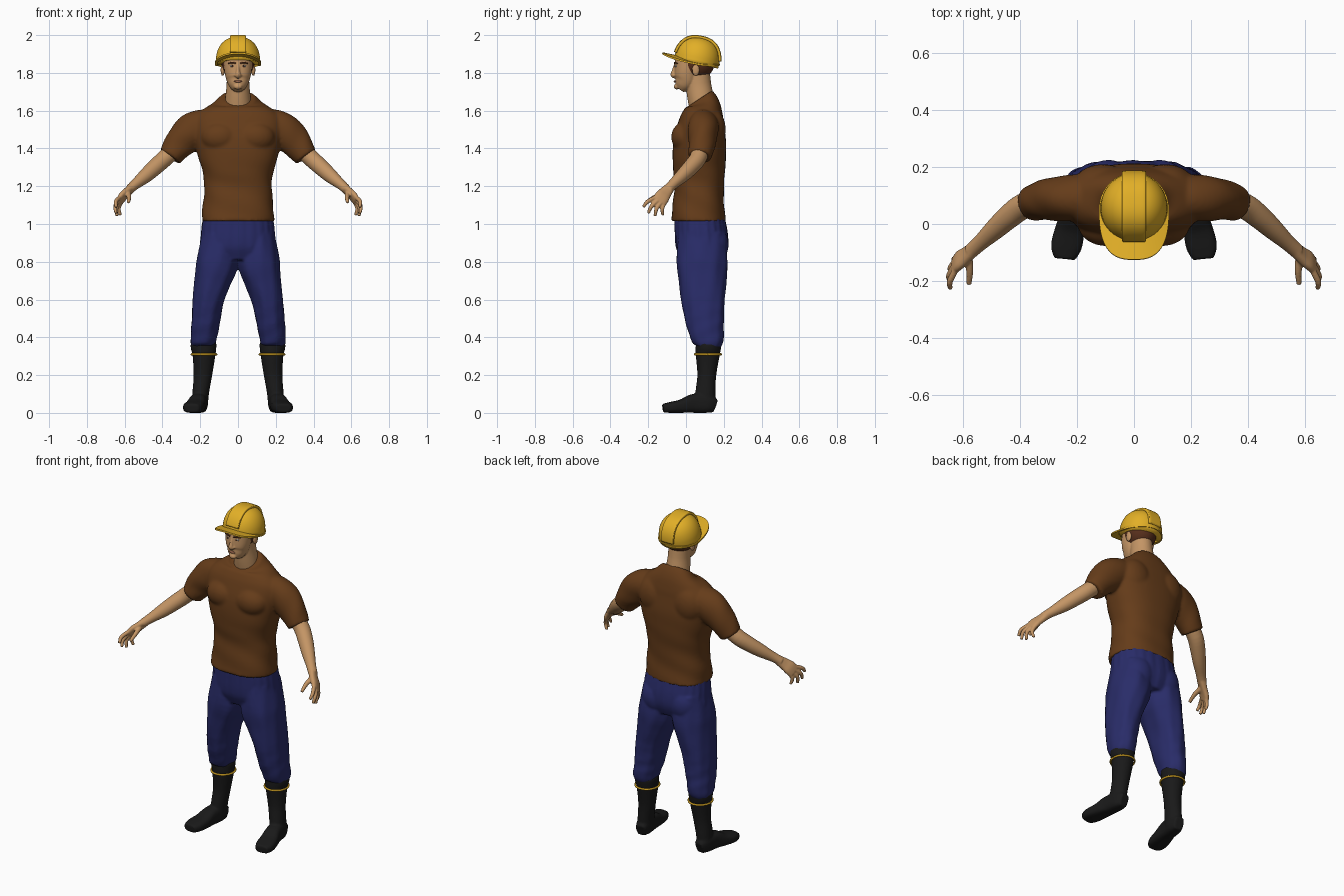
import bpy, bmesh
from math import sin, cos, pi, radians
from mathutils import Vector, Matrix

SKIN = (0.55, 0.30, 0.13, 1)
SHIRT = (0.13, 0.045, 0.01, 1)
DENIM = (0.022, 0.025, 0.14, 1)
BLACK = (0.01, 0.01, 0.01, 1)
YELLOW = (0.76, 0.43, 0.02, 1)
HAIR = (0.10, 0.03, 0.012, 1)
WHITE = (0.7, 0.66, 0.6, 1)
LIP = (0.40, 0.16, 0.09, 1)
X, Y, Z = Vector((1, 0, 0)), Vector((0, 1, 0)), Vector((0, 0, 1))
mats = {}


def tube(bm, pts, ref=Y, p=2.0, n=40, fold=None, sub=4):
    """Closed loft along (x, y, z, ra, rb) points; rb lies along ref."""
    P = [pts[0]] + list(pts) + [pts[-1]]
    rows = []
    for i in range(1, len(pts)):
        for k in range(sub):
            t = k / sub
            rows.append([0.5 * (2 * b + (c - a) * t + (2 * a - 5 * b + 4 * c - d) * t * t
                                + (3 * b - a - 3 * c + d) * t ** 3)
                         for a, b, c, d in zip(*P[i - 1:i + 3])])
    rows.append(list(pts[-1]))
    rings = []
    for i, r in enumerate(rows):
        lo, hi = rows[max(i - 1, 0)], rows[min(i + 1, len(rows) - 1)]
        t = (Vector(hi[:3]) - Vector(lo[:3])).normalized()
        b = (ref - t * ref.dot(t)).normalized()
        a = b.cross(t)
        ring = []
        for j in range(n):
            th = 2 * pi * j / n
            c, s = cos(th), sin(th)
            c = abs(c) ** (2 / p) * (1 if c > 0 else -1)
            s = abs(s) ** (2 / p) * (1 if s > 0 else -1)
            f = 1 + fold(th, r[2]) if fold else 1
            ring.append(bm.verts.new(Vector(r[:3]) + a * c * r[3] * f + b * s * r[4] * f))
        rings.append(ring)
    for u, v in zip(rings, rings[1:]):
        for j in range(n):
            bm.faces.new((u[j], u[(j + 1) % n], v[(j + 1) % n], v[j]))
    bm.faces.new(rings[0])
    bm.faces.new(rings[-1])


def ball(bm, loc, size):
    bmesh.ops.create_uvsphere(bm, u_segments=32, v_segments=20, radius=1,
                              matrix=Matrix.Translation(loc) @ Matrix.Diagonal((*size, 1)))


def finish(name, bm, color, voxel=0, smooth=0, mirror=False):
    """Turn the bmesh into an object, optionally fusing its parts and mirroring."""
    bmesh.ops.recalc_face_normals(bm, faces=bm.faces)
    me = bpy.data.meshes.new(name)
    bm.to_mesh(me)
    bm.free()
    for f in me.polygons:
        f.use_smooth = True
    ob = bpy.data.objects.new(name, me)
    bpy.context.scene.collection.objects.link(ob)
    if color not in mats:
        mats[color] = bpy.data.materials.new("paint")
        mats[color].diffuse_color = color
    me.materials.append(mats[color])
    if voxel:
        m = ob.modifiers.new("fuse", 'REMESH')
        m.mode, m.voxel_size, m.use_smooth_shade = 'VOXEL', voxel, True
    if smooth:
        m = ob.modifiers.new("soften", 'SMOOTH')
        m.factor, m.iterations = 0.5, smooth
    if mirror:
        ob.modifiers.new("mirror", 'MIRROR')
    return ob


# shirt: torso, chest and sleeves fused
bm = bmesh.new()
tube(bm, [(0, .065, 1.015, .192, .145), (0, .066, 1.1, .186, .136), (0, .07, 1.2, .178, .13),
          (0, .07, 1.28, .188, .137), (0, .07, 1.36, .212, .141), (0, .074, 1.45, .232, .138),
          (0, .082, 1.53, .24, .122), (0, .09, 1.58, .215, .108), (0, .094, 1.62, .165, .092),
          (0, .09, 1.645, .12, .08), (0, .077, 1.667, .09, .073)], p=2.4, n=64,
     fold=lambda th, z: .014 * sin(3 * th + 45 * z) * max(0, min(1, (1.42 - z) * 4)))
for s in (1, -1):
    ball(bm, (s * .095, -.006, 1.46), (.1, .072, .08))
    ball(bm, (s * .11, .14, 1.5), (.10, .07, .11))
    tube(bm, [(s * .14, .095, 1.535, .07, .07), (s * .19, .092, 1.52, .088, .08),
              (s * .25, .09, 1.485, .096, .08), (s * .31, .085, 1.425, .082, .071),
              (s * .36, .073, 1.355, .062, .062)],
         fold=lambda th, z: .02 * sin(3 * th + 60 * z))
finish("shirt", bm, SHIRT, .009, 4)

# trousers: seat and two gathered legs fused
bm = bmesh.new()
crease = lambda th, z: (.012 * sin(9 * th + 12 * z) + .014 * sin(5 * th - 17 * z)
                        + .022 * sin(75 * z + 2 * th) * max(0, 1 - (z - .36) / .28))
tube(bm, [(0, .07, 1.045, .182, .13), (0, .075, 1.0, .19, .135), (0, .082, .93, .197, .14),
          (0, .085, .87, .2, .135), (0, .085, .81, .17, .11)], p=2.3, n=64,
     fold=lambda th, z: .014 * sin(22 * th + 6 * z))
for s in (1, -1):
    ball(bm, (s * .09, .15, .89), (.09, .075, .1))
    tube(bm, [(s * .1, .083, .95, .09, .12), (s * .11, .085, .8, .11, .134),
              (s * .133, .088, .7, .097, .126), (s * .156, .09, .6, .083, .115),
              (s * .172, .1, .48, .075, .1), (s * .181, .112, .41, .07, .088),
              (s * .185, .12, .37, .066, .078), (s * .185, .12, .345, .055, .06)],
         p=2.2, n=56, fold=crease)
finish("trousers", bm, DENIM, .008, 2)

# boots
bm = bmesh.new()
tube(bm, [(.183, .12, .372, .068, .068), (.182, .118, .345, .068, .067), (.18, .115, .31, .061, .064),
          (.186, .11, .2, .049, .05), (.197, .103, .11, .044, .053), (.202, .1, .04, .043, .055)])
tube(bm, [(.197, .155, .036, .028, .036), (.203, .115, .048, .042, .048), (.213, .04, .05, .045, .05),
          (.225, -.02, .036, .052, .036), (.238, -.08, .029, .054, .029),
          (.243, -.122, .025, .038, .023)], ref=Z, p=3)
finish("boots", bm, BLACK, .007, 2, True)
bm = bmesh.new()
ring = [(.18 + .066 * cos(a * pi / 20), .116 + .07 * sin(a * pi / 20), .31, .005, .006) for a in range(41)]
tube(bm, ring, ref=Z, n=8, sub=1)
finish("boot_trim", bm, YELLOW, mirror=True)

# arms with hands
bm = bmesh.new()
tube(bm, [(.32, .085, 1.41, .046, .046), (.39, .062, 1.345, .045, .045), (.44, .025, 1.3, .043, .042),
          (.49, -.02, 1.255, .038, .036), (.54, -.066, 1.213, .028, .028),
          (.575, -.097, 1.183, .024, .027)])
across = Vector((.1, -.85, .5))
tube(bm, [(.56, -.084, 1.195, .022, .026), (.59, -.11, 1.165, .019, .034),
          (.613, -.127, 1.142, .018, .04), (.63, -.143, 1.116, .014, .039)], ref=across, p=2.5)
fingers = [((.630, -.167, 1.138), (.645, -.226, 1.09)), ((.634, -.152, 1.122), (.646, -.2, 1.057)),
           ((.630, -.134, 1.112), (.640, -.164, 1.042)), ((.622, -.116, 1.108), (.622, -.122, 1.046))]
for k, tip in fingers:
    mid = [(a + b) / 2 + o for a, b, o in zip(k, tip, (.01, -.007, .004))]
    tube(bm, [(*k, .0115, .0115), (*mid, .011, .011), (*tip, .008, .008)], ref=X, n=14)
tube(bm, [(.583, -.113, 1.165, .016, .016), (.577, -.165, 1.143, .0125, .0125),
          (.58, -.212, 1.115, .009, .009)], ref=X, n=14)
finish("arms", bm, SKIN, .0045, 2, True)

# head, neck, nose and ears fused
bm = bmesh.new()
tube(bm, [(0, .085, 1.62, .072, .068), (0, .075, 1.68, .066, .069), (0, .066, 1.74, .06, .067),
          (0, .06, 1.82, .06, .065)])
ball(bm, (0, .043, 1.865), (.081, .1, .095))
tube(bm, [(0, -.033, 1.712, .026, .024), (0, -.02, 1.732, .046, .043), (0, -.002, 1.765, .062, .06),
          (0, .005, 1.81, .072, .066), (0, .014, 1.86, .076, .074)], p=2.2)
tube(bm, [(0, -.053, 1.85, .007, .009), (0, -.063, 1.815, .009, .011), (0, -.07, 1.79, .014, .012),
          (0, -.06, 1.778, .012, .01)], n=16)
for s in (1, -1):
    ball(bm, (s * .081, .052, 1.815), (.011, .02, .032))
    ball(bm, (s * .012, -.063, 1.787), (.008, .01, .007))
ball(bm, (0, -.05, 1.727), (.022, .014, .015))
finish("head", bm, SKIN, .0045, 2)

# face details
bm = bmesh.new()
ball(bm, (.03, -.047, 1.836), (.013, .012, .007))
finish("eyes", bm, WHITE, mirror=True)
bm = bmesh.new()
ball(bm, (.03, -.057, 1.836), (.005, .004, .005))
tube(bm, [(.012, -.06, 1.85, .003, .004), (.03, -.059, 1.855, .004, .004),
          (.052, -.046, 1.85, .003, .003)], ref=Z, n=12)
finish("brows_and_pupils", bm, HAIR, mirror=True)
bm = bmesh.new()
ball(bm, (0, -.058, 1.755), (.021, .007, .006))
finish("lips", bm, LIP)

# hair at the back of the head
bm = bmesh.new()
ball(bm, (0, .056, 1.855), (.087, .095, .092))
finish("hair", bm, HAIR)


# hard hat: dome, centre ridge and peaked brim, tipped back together
def place(ob):
    ob.location = (0, .058, 1.868)
    ob.rotation_euler = (-.2, 0, 0)


bm = bmesh.new()
steps = [radians(a) for a in (0, 8, 16, 26, 36, 46, 56, 66, 76, 84, 89)]
tube(bm, [(0, 0, -.022, .119, .119)] + [(0, 0, .122 * sin(a), .117 * cos(a) ** .8, .12 * cos(a) ** .8)
                                        for a in steps], n=48, sub=1)
place(finish("hat_dome", bm, YELLOW))

bm = bmesh.new()
arc = []
for d in range(8, 173, 4):
    c = cos(radians(d))
    arc.append((0, -.12 * abs(c) ** .8 * (1 if c > 0 else -1), .122 * sin(radians(d)), .009, .042))
tube(bm, arc, ref=X, p=5, n=32, sub=1)
place(finish("hat_ridge", bm, YELLOW))

bm = bmesh.new()
rim = []
for j in range(64):
    c, s = cos(2 * pi * j / 64), sin(2 * pi * j / 64)
    if s < 0:
        x, y = .123 * abs(c) ** .75 * (1 if c > 0 else -1), -.187 * abs(s) ** .75
    else:
        x, y = .123 * c, .124 * s
    rim.append((x, y))
loops = [[bm.verts.new((x * f, y * f, -1.4 * (x * f) ** 2 + dz)) for x, y in rim]
         for f, dz in ((.55, .004), (.8, .004), (1, .004), (1, -.005), (.8, -.005), (.55, -.005))]
for u, v in zip(loops, loops[1:] + loops[:1]):
    for j in range(64):
        bm.faces.new((u[j], u[(j + 1) % 64], v[(j + 1) % 64], v[j]))
brim = finish("hat_brim", bm, YELLOW)
place(brim)
bpy.context.view_layer.objects.active = brim
brim.select_set(True)
bpy.ops.object.shade_smooth_by_angle()
